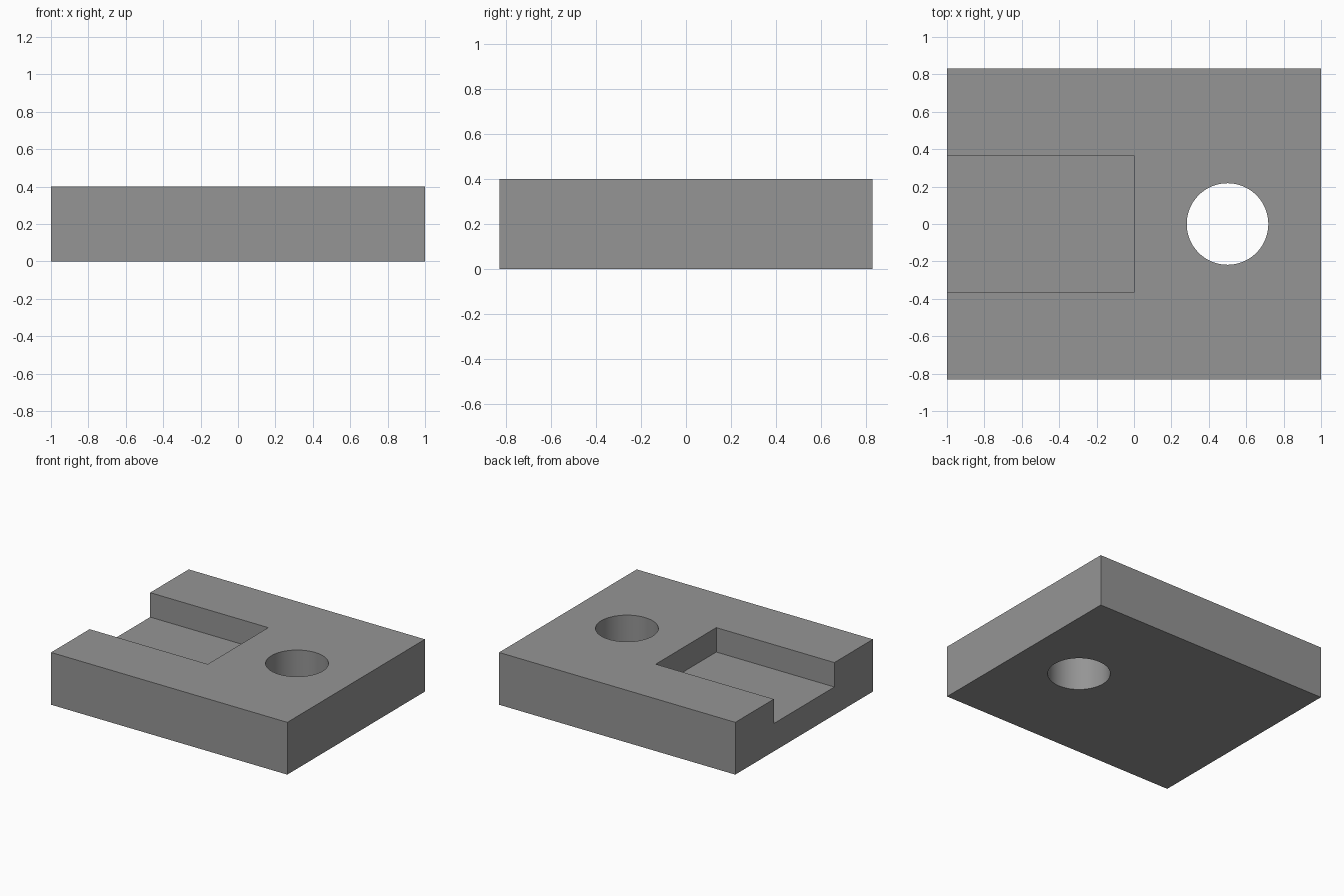
import bpy

if "Cube" in bpy.data.objects:
    bpy.data.objects.remove(bpy.data.objects["Cube"])

W, D, H = 2.0, 1.664, 0.4          # block size
SLOT_HALF, SLOT_DEPTH = 0.366, 0.187
HOLE_X, HOLE_R = 0.5, 0.218

grey = bpy.data.materials.new("plain_grey")
grey.diffuse_color = (0.3, 0.3, 0.3, 1)
grey.use_nodes = True
grey.node_tree.nodes["Principled BSDF"].inputs["Base Color"].default_value = grey.diffuse_color


def box(name, lo, hi):
    bpy.ops.mesh.primitive_cube_add(size=1, location=[(a + b) / 2 for a, b in zip(lo, hi)])
    ob = bpy.context.object
    ob.name = name
    ob.scale = [b - a for a, b in zip(lo, hi)]
    bpy.ops.object.transform_apply(location=True, rotation=False, scale=True)
    ob.data.materials.append(grey)
    return ob


# Solid plate
block = box("block", (-W / 2, -D / 2, 0), (W / 2, D / 2, H))

# Open-ended slot from the left edge to the middle, and a round through hole
slot = box("slot_cutter", (-W / 2 - 0.2, -SLOT_HALF, H - SLOT_DEPTH), (0, SLOT_HALF, H + 0.2))
bpy.ops.mesh.primitive_cylinder_add(vertices=96, radius=HOLE_R, depth=H + 0.4,
                                    location=(HOLE_X, 0, H / 2))
hole = bpy.context.object
hole.name = "hole_cutter"
hole.data.materials.append(grey)

# Cut both, then remove the cutters
bpy.context.view_layer.objects.active = block
for cutter in (slot, hole):
    mod = block.modifiers.new(cutter.name, 'BOOLEAN')
    mod.operation = 'DIFFERENCE'
    mod.solver = 'EXACT'
    mod.object = cutter
    bpy.ops.object.modifier_apply(modifier=mod.name)
    bpy.data.objects.remove(cutter)

# Smooth hole wall, sharp edges elsewhere
bpy.ops.object.select_all(action='DESELECT')
block.select_set(True)
bpy.context.view_layer.objects.active = block
bpy.ops.object.shade_smooth_by_angle(angle=0.5)
